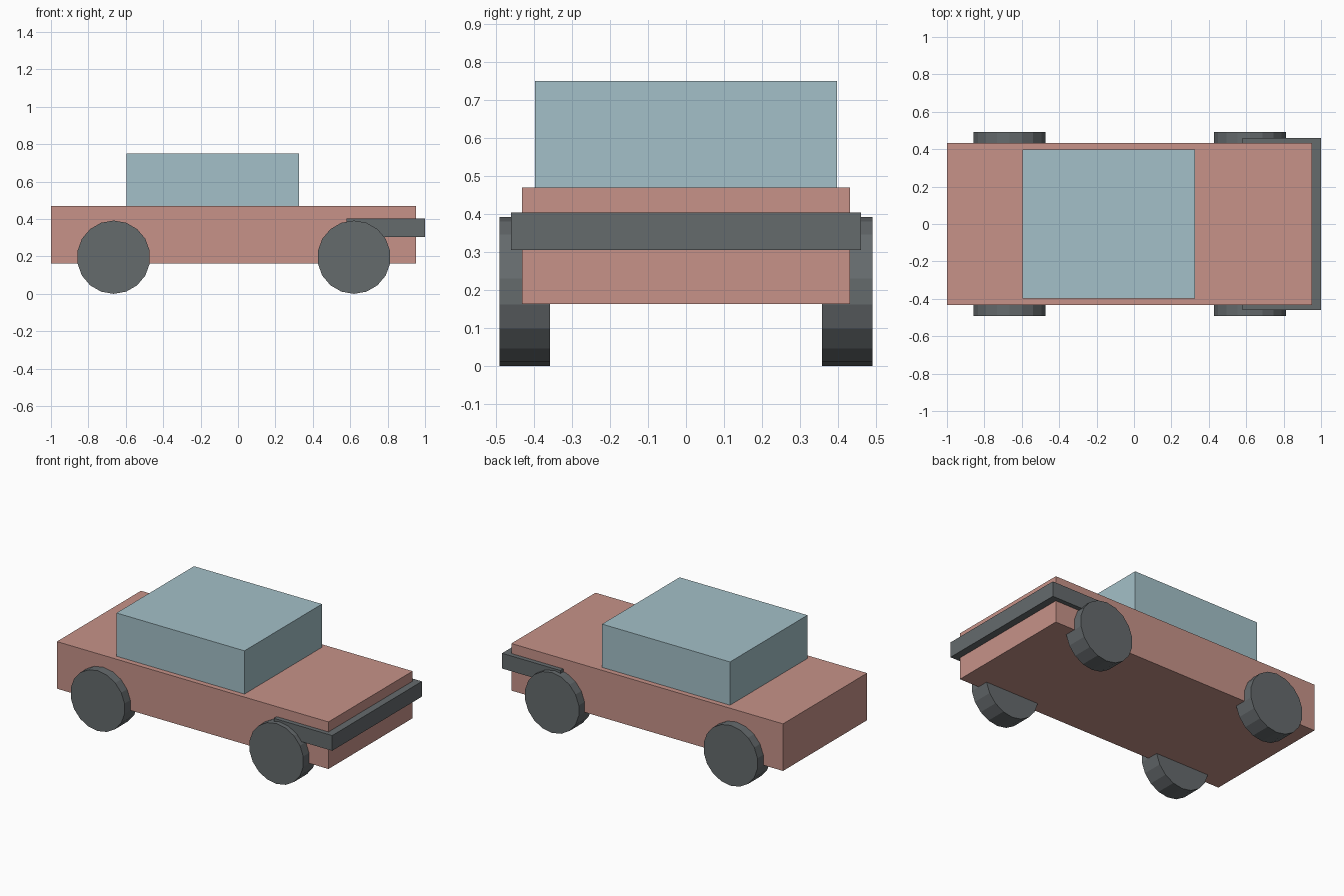
import bpy
from math import pi

cube = bpy.data.objects.get("Cube")
if cube:
    bpy.data.objects.remove(cube, do_unlink=True)


def material(name, rgb):
    mat = bpy.data.materials.new(name)
    mat.use_nodes = True
    colour = (*rgb, 1)
    mat.diffuse_color = colour
    mat.node_tree.nodes["Principled BSDF"].inputs["Base Color"].default_value = colour
    return mat


def finish(name, mat):
    obj = bpy.context.object
    obj.name = obj.data.name = name
    obj.data.materials.append(mat)
    return obj


def box(name, x, half_width, z, mat):
    """Box spanning x and z ranges, symmetric across y."""
    bpy.ops.mesh.primitive_cube_add(size=1, location=(sum(x) / 2, 0, sum(z) / 2))
    obj = finish(name, mat)
    obj.scale = (x[1] - x[0], 2 * half_width, z[1] - z[0])
    bpy.ops.object.transform_apply(location=False, rotation=False, scale=True)
    return obj


red = material("dusty red paint", (0.57, 0.29, 0.25))
glass = material("pale blue glass", (0.37, 0.53, 0.58))
rubber = material("dark grey", (0.13, 0.145, 0.152))

# Body, cabin and wraparound bumper
box("body", (-1, 0.953), 0.432, (0.163, 0.469), red)
box("cabin", (-0.595, 0.325), 0.398, (0.469, 0.75), glass)
box("bumper", (0.58, 1), 0.461, (0.305, 0.404), rubber)

# Wheels
for axle, x in (("rear", -0.665), ("front", 0.62)):
    for side, sign in (("right", -1), ("left", 1)):
        bpy.ops.mesh.primitive_cylinder_add(
            vertices=18, radius=0.196, depth=0.133,
            location=(x, sign * 0.425, 0.196), rotation=(pi / 2, 0, 0))
        finish(f"{axle}_{side}_wheel", rubber)
